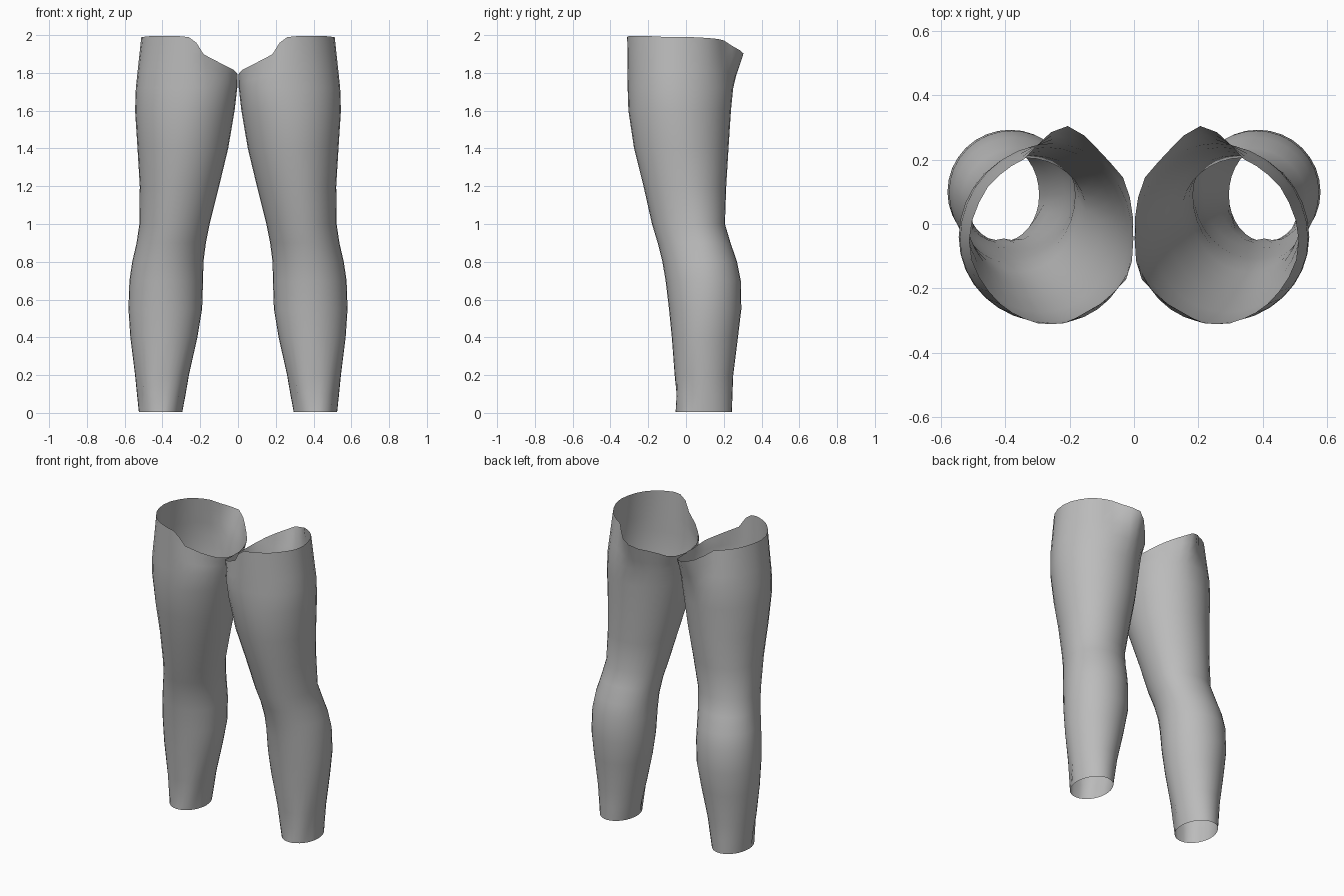
import bpy, bmesh, math

if "Cube" in bpy.data.objects:
    bpy.data.objects.remove(bpy.data.objects["Cube"])

SEG = 32

grey = bpy.data.materials.new("plain grey")
grey.diffuse_color = (0.5, 0.5, 0.5, 1)
grey.use_nodes = True
grey.node_tree.nodes["Principled BSDF"].inputs["Base Color"].default_value = grey.diffuse_color

# Leg sections: z, inner x, outer x, front y, back y, x of front/back extremes, y of side extremes
SECTIONS = [
    (0.005, .295, .525, -.055, .243, .41, .09),
    (0.10, .277, .535, -.057, .246, .405, .09),
    (0.20, .260, .545, -.060, .250, .40, .09),
    (0.40, .215, .570, -.075, .275, .39, .09),
    (0.55, .190, .580, -.090, .293, .385, .10),
    (0.70, .185, .575, -.108, .290, .38, .10),
    (0.80, .183, .560, -.125, .270, .37, .09),
    (0.90, .170, .537, -.150, .236, .36, .07),
    (1.00, .150, .522, -.180, .206, .34, .04),
    (1.20, .100, .520, -.225, .213, .32, .01),
    (1.40, .052, .532, -.275, .225, .29, -.02),
    (1.60, .018, .545, -.305, .238, .27, -.04),
    (1.72, .004, .541, -.309, .250, .25, -.05),
]

# Torn upper rim, counter-clockwise from the outer side
RIM = [
    (.512, -.05, 1.99), (.50, .03, 1.99), (.46, .11, 1.985), (.40, .17, 1.98), (.335, .205, 1.97),
    (.28, .27, 1.925), (.22, .312, 1.91), (.16, .28, 1.88), (.09, .21, 1.85), (.03, .14, 1.81),
    (.003, .05, 1.79), (.002, -.08, 1.79), (.012, -.16, 1.81), (.09, -.24, 1.85), (.195, -.30, 1.905),
    (.232, -.313, 1.985), (.31, -.308, 1.995), (.40, -.265, 1.995), (.47, -.19, 1.995), (.505, -.11, 1.99),
]


def section_ring(z, x0, x1, y0, y1, cx, cy):
    """Closed ring made of four quarter ellipses, with faint folds near the ankle front."""
    ring = []
    for i in range(SEG):
        a = 2 * math.pi * i / SEG
        c, s = math.cos(a), math.sin(a)
        fold = 0
        if 0.05 < z < 0.15 and s < -0.3:
            fold = 0.012 * max(0, math.cos(6 * (a - 1.5 * math.pi)))
        x = cx + c * ((x1 - cx if c > 0 else cx - x0) - fold)
        y = cy + s * ((y1 - cy if s > 0 else cy - y0) - fold)
        ring.append((x, y, z))
    return ring


def rim_ring(cx=.26, cy=-.05):
    """Resample the rim at the section angles."""
    pts = []
    for p in RIM:
        a = math.atan2((p[1] - cy) / .33, (p[0] - cx) / .255) % (2 * math.pi)
        pts.append((a, p))
    pts.sort(key=lambda q: q[0])
    pts = [(pts[-1][0] - 2 * math.pi, pts[-1][1])] + pts + [(pts[0][0] + 2 * math.pi, pts[0][1])]
    ring = []
    for i in range(SEG):
        a = 2 * math.pi * i / SEG
        for (a0, p), (a1, q) in zip(pts, pts[1:]):
            if a0 <= a <= a1:
                t = (a - a0) / max(a1 - a0, 1e-6)
                ring.append(tuple(u + (v - u) * t for u, v in zip(p, q)))
                break
    return ring


def build_leg(name, side):
    rings = [section_ring(*s) for s in SECTIONS]
    rim = rim_ring()
    # Blend from the last full section up to the rim
    base = rings[-1]
    for t in (0.35, 0.7):
        rings.append([tuple(u + (v - u) * t for u, v in zip(p, q)) for p, q in zip(base, rim)])
    rings.append(rim)

    bm = bmesh.new()
    loops = [[bm.verts.new((x * side, y, z)) for x, y, z in ring] for ring in rings]
    for low, high in zip(loops, loops[1:]):
        for i in range(SEG):
            j = (i + 1) % SEG
            quad = [low[i], low[j], high[j], high[i]]
            bm.faces.new(quad if side > 0 else quad[::-1])
    mesh = bpy.data.meshes.new(name)
    bm.to_mesh(mesh)
    bm.free()
    mesh.materials.append(grey)
    for f in mesh.polygons:
        f.use_smooth = True
    obj = bpy.data.objects.new(name, mesh)
    bpy.context.collection.objects.link(obj)


build_leg("right_leg_sleeve", 1)
build_leg("left_leg_sleeve", -1)
